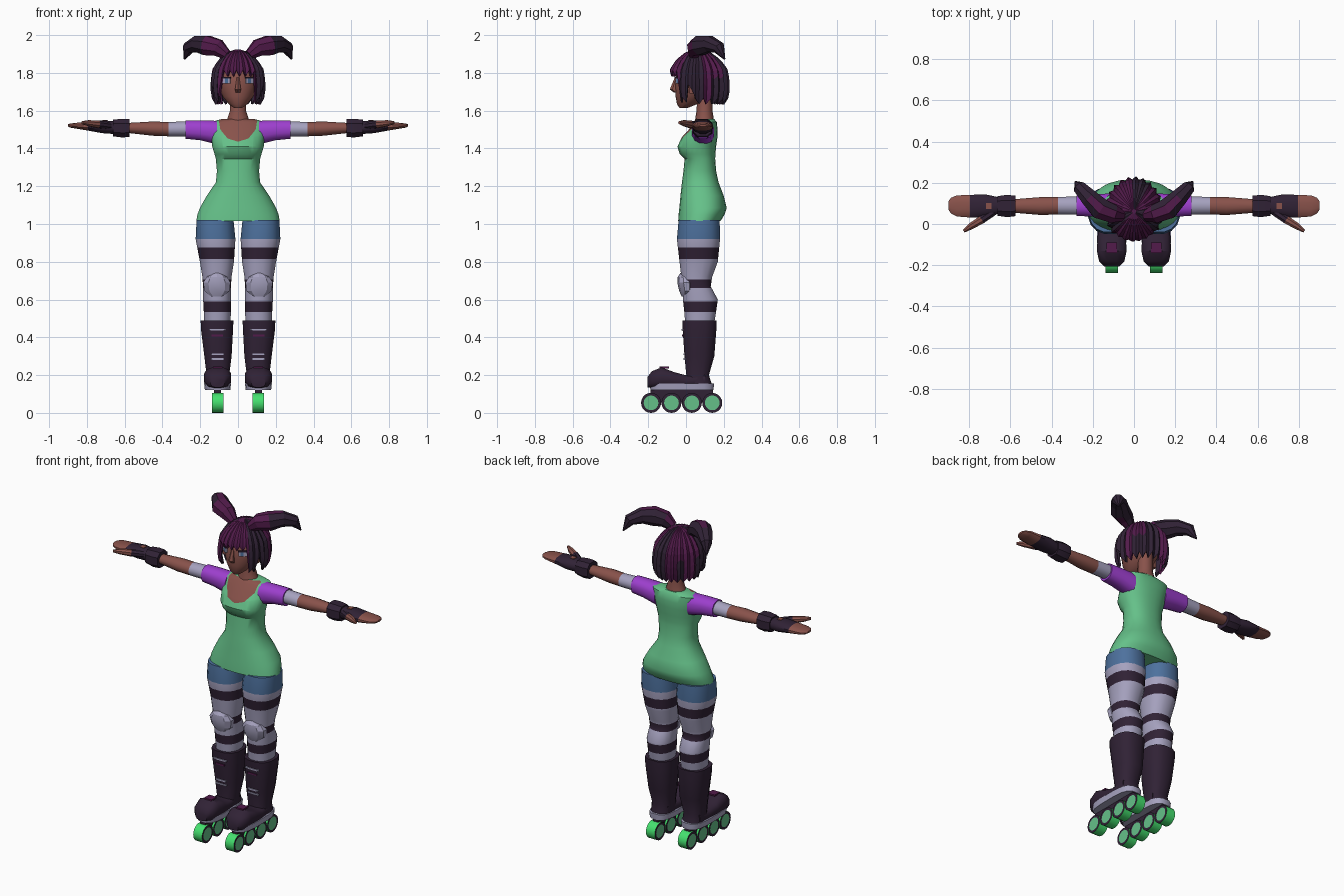
import bpy, bmesh, math, random
from mathutils import Vector, Matrix

if "Cube" in bpy.data.objects:
    bpy.data.objects.remove(bpy.data.objects["Cube"])

random.seed(4)


def material(name, r, g, b):
    m = bpy.data.materials.new(name)
    m.diffuse_color = (r, g, b, 1)
    m.use_nodes = True
    m.node_tree.nodes["Principled BSDF"].inputs["Base Color"].default_value = m.diffuse_color
    return m


SKIN = material("brown skin", .25, .085, .07)
SHIRT = material("mint green", .13, .53, .25)
WHEEL = material("bright green", .06, .75, .16)
DARK = material("purple black", .03, .016, .036)
PLUM = material("plum", .085, .011, .07)
PURPLE = material("violet", .34, .05, .62)
PALE = material("pale lavender", .38, .36, .52)
BLUE = material("denim blue", .075, .165, .34)


def finish(name, bm, mats, rule=None, mirror=False, smooth=40):
    """Turn a bmesh into an object, colouring faces by rule(centre, normal)."""
    bmesh.ops.recalc_face_normals(bm, faces=bm.faces)
    for f in bm.faces:
        if rule:
            f.material_index = int(rule(f.calc_center_median(), f.normal))
    me = bpy.data.meshes.new(name)
    bm.to_mesh(me)
    bm.free()
    for m in mats:
        me.materials.append(m)
    o = bpy.data.objects.new(name, me)
    bpy.context.collection.objects.link(o)
    if smooth:
        bpy.ops.object.select_all(action='DESELECT')
        o.select_set(True)
        bpy.context.view_layer.objects.active = o
        bpy.ops.object.shade_smooth_by_angle(angle=math.radians(smooth))
    if mirror:
        o.modifiers.new("mirror", 'MIRROR')
    return o


def loft(rings, n, e=2.0):
    """Skin superellipse rings given as (centre, half axis u, half axis v)."""
    bm = bmesh.new()
    p = lambda t: math.copysign(abs(t) ** (2 / e), t)
    rows = []
    for c, u, v in rings:
        ang = [2 * math.pi * (k + .5) / n for k in range(n)]
        rows.append([bm.verts.new(c + u * p(math.cos(a)) + v * p(math.sin(a))) for a in ang])
    for r0, r1 in zip(rows, rows[1:]):
        for k in range(n):
            bm.faces.new((r0[k], r0[(k + 1) % n], r1[(k + 1) % n], r1[k]))
    bm.faces.new(rows[0])
    bm.faces.new(rows[-1])
    return bm


def span(axis, rows):
    """Rings from rows of (position on axis, min a, max a, min b, max b)."""
    i, j = [(1, 2), (0, 2), (0, 1)][axis]
    out = []
    for p, a0, a1, b0, b1 in rows:
        c, u, v = Vector(), Vector(), Vector()
        c[axis], c[i], c[j] = p, (a0 + a1) / 2, (b0 + b1) / 2
        u[i], v[j] = (a1 - a0) / 2, (b1 - b0) / 2
        out.append((c, u, v))
    return out


def tube(pts):
    """Rings square to a path of (x, y, z, radius)."""
    out = []
    for k, p in enumerate(pts):
        t = Vector(pts[min(k + 1, len(pts) - 1)][:3]) - Vector(pts[max(k - 1, 0)][:3])
        u = t.cross(Vector((0, 0, 1))).normalized()
        out.append((Vector(p[:3]), u * p[3], u.cross(t).normalized() * p[3]))
    return out


def cut(bm, co, no, faces=None):
    faces = list(faces or bm.faces)
    geom = set(faces)
    for f in faces:
        geom.update(f.edges)
        geom.update(f.verts)
    bmesh.ops.bisect_plane(bm, geom=list(geom), plane_co=co, plane_no=no, dist=1e-5)


def box(name, loc, size, mat, rot_z=0, rot_x=0):
    bm = bmesh.new()
    m = (Matrix.Translation(loc) @ Matrix.Rotation(rot_z, 4, 'Z')
         @ Matrix.Rotation(rot_x, 4, 'X') @ Matrix.Diagonal((*size, 1)))
    bmesh.ops.create_cube(bm, size=1, matrix=m)
    return finish(name, bm, [mat], mirror=True, smooth=0)


# Shirt with a scooped skin neckline
profile = [(1.015, .222, -.042, .183), (1.05, .216, -.04, .205), (1.085, .203, -.036, .216),
           (1.15, .166, -.03, .2), (1.22, .118, -.022, .173), (1.28, .112, -.014, .16),
           (1.345, .118, -.008, .155), (1.37, .125, -.034, .156), (1.41, .137, -.046, .16),
           (1.46, .142, -.022, .167), (1.5, .148, .015, .168), (1.54, .145, .038, .163),
           (1.555, .09, .055, .15)]
bm = loft(span(2, [(z, -w, w, a, b) for z, w, a, b in profile]), 28, 2.3)
scoop = []
for d in (-170, -138, -106, -74, -42, -10):
    c, s = math.cos(math.radians(d)), math.sin(math.radians(d))
    co, no = Vector((.1 * c, 0, 1.55 + .11 * s)), Vector((c / .1, 0, s / .11))
    scoop.append((co, no))
    near = [f for f in bm.faces if f.calc_center_median().y < .08 and f.calc_center_median().z > 1.4]
    cut(bm, co, no, near)
finish("shirt", bm, [SHIRT, SKIN],
       lambda c, n: c.y < .08 and c.z > 1.4 and all((c - p).dot(q) < 0 for p, q in scoop))

# Legs: shorts and striped stockings
bm = loft(span(2, [(1.02, .022, .221, -.041, .18), (.92, .012, .226, -.05, .182),
                   (.8, .02, .203, -.036, .17), (.72, .033, .19, -.026, .14),
                   (.67, .036, .186, -.02, .132), (.6, .036, .186, -.018, .17),
                   (.53, .036, .182, -.01, .16), (.47, .04, .18, -.005, .15)]), 16, 2.3)
stripes = [(.92, 1.1, 2), (.815, .875, 1), (.66, .705, 1), (.535, .59, 1)]
for lo, hi, _ in stripes:
    cut(bm, (0, 0, lo), (0, 0, 1))
    cut(bm, (0, 0, hi), (0, 0, 1))
finish("leg", bm, [PALE, DARK, BLUE],
       lambda c, n: next((k for lo, hi, k in stripes if lo < c.z < hi), 0), True)

# Knee pads
finish("knee_pad", loft(span(2, [(.615, .075, .147, -.022, .03), (.645, .042, .18, -.036, .05),
                                 (.69, .036, .188, -.046, .05), (.72, .055, .168, -.044, .04),
                                 (.74, .085, .138, -.03, .03)]), 10), [PALE], mirror=True, smooth=25)

# Boots: shaft, foot, sole and trim
finish("boot_shaft", loft(span(2, [(.488, .022, .2, -.022, .165), (.44, .024, .198, -.02, .163),
                                   (.3, .032, .18, -.01, .152), (.2, .045, .168, 0, .123),
                                   (.14, .045, .17, -.01, .142)]), 12, 2.6), [DARK], mirror=True)
finish("boot_foot", loft(span(1, [(.1, .05, .166, .13, .22), (0, .045, .172, .13, .2),
                                  (-.06, .038, .178, .13, .216), (-.13, .034, .182, .13, .242),
                                  (-.18, .045, .171, .13, .222), (-.205, .07, .146, .135, .19)]),
                         12, 2.8), [DARK], mirror=True)
finish("boot_sole", loft(span(2, [(.12, .04, .176, -.19, .148), (.155, .036, .18, -.195, .15)]),
                         16, 3.2), [PALE], mirror=True)
for z, w, m in ((.44, .09, PALE), (.41, .06, PLUM), (.31, .07, PALE), (.285, .07, PALE)):
    box("boot_lace", (.109, -.0185 + (.44 - z) * .07, z), (w, .009, .009), m)
box("toe_patch", (.108, -.115, .24), (.05, .05, .009), PLUM)

# Skates: frame and wheels
box("skate_frame", (.108, -.022, .09), (.036, .33, .07), DARK)
bm = bmesh.new()
for y in (-.185, -.077, .031, .139):
    bmesh.ops.create_cone(bm, cap_ends=True, segments=20, radius1=.053, radius2=.053, depth=.06,
                          matrix=Matrix.Translation((.108, y, .053)) @ Matrix.Rotation(math.pi / 2, 4, 'Y'))
caps = [f for f in bm.faces if len(f.verts) > 4]
bmesh.ops.inset_individual(bm, faces=caps, thickness=.014)
hub = lambda c: abs(c.z - .053) < .003 and min(abs(c.y - y) for y in (-.185, -.077, .031, .139)) < .003
finish("wheels", bm, [WHEEL, DARK, SHIRT],
       lambda c, n: 0 if abs(n.x) < .5 else 2 if hub(c) else 1, True)

# Arms: sleeve, bandaged bare arm, cuff, fingerless glove and thumb
finish("sleeve", loft(span(0, [(.11, .03, .15, 1.42, 1.548), (.2, .034, .145, 1.442, 1.55),
                               (.278, .038, .14, 1.45, 1.55)]), 12, 2.4), [PURPLE], mirror=True)
bm = loft(span(0, [(.25, .043, .135, 1.461, 1.546), (.37, .045, .133, 1.463, 1.541),
                   (.45, .042, .132, 1.466, 1.544), (.6, .055, .12, 1.483, 1.535)]), 12)
cut(bm, (.368, 0, 0), (1, 0, 0))
finish("arm", bm, [SKIN, PALE], lambda c, n: c.x < .368, True)
finish("wrist_cuff", loft(span(0, [(.575, .035, .14, 1.458, 1.558), (.615, .03, .145, 1.455, 1.56),
                                   (.662, .037, .138, 1.462, 1.555)]), 8, 2.6), [DARK], mirror=True, smooth=25)
bm = loft(span(0, [(.65, .05, .13, 1.475, 1.545), (.72, .032, .145, 1.48, 1.55),
                   (.795, .03, .143, 1.494, 1.541), (.86, .035, .14, 1.505, 1.536),
                   (.888, .05, .128, 1.51, 1.532), (.9, .07, .11, 1.516, 1.528)]), 12, 2.3)
finish("hand", bm, [DARK, SKIN], lambda c, n: c.x > .795, True)
finish("thumb", loft(tube([(.68, .06, 1.52, .02), (.74, .02, 1.528, .021), (.79, -.01, 1.534, .017),
                           (.825, -.035, 1.537, .008)]), 8), [DARK, SKIN], lambda c, n: c.x > .74, True)
box("glove_opening", (.705, .088, 1.548), (.026, .03, .006), SKIN)

# Neck and head
finish("neck", loft(span(2, [(1.52, -.07, .07, .045, .15), (1.565, -.055, .055, .05, .146),
                             (1.6, -.043, .043, .056, .14), (1.7, -.043, .043, .06, .14)]), 14), [SKIN])
skull = [(1.615, .022, -.035, .01), (1.635, .05, -.048, .06), (1.675, .083, -.055, .12),
         (1.73, .104, -.058, .155), (1.79, .108, -.052, .165), (1.86, .083, -.02, .14), (1.89, .05, 0, .11)]
finish("head", loft(span(2, [(z, -w, w, a, b) for z, w, a, b in skull]), 18), [SKIN])
finish("nose", loft(span(2, [(1.695, -.014, .014, -.062, -.03), (1.712, -.018, .018, -.086, -.03),
                             (1.775, -.008, .008, -.06, -.03)]), 6), [SKIN], smooth=0)
box("ear", (.107, .035, 1.72), (.02, .035, .06), SKIN)
box("eye", (.06, -.04, 1.757), (.046, .009, .028), PALE, .6)
box("iris", (.058, -.043, 1.757), (.017, .009, .026), BLUE, .6)
box("eyelash", (.061, -.042, 1.774), (.052, .01, .008), DARK, .6)

# Hair: ridged shell of locks with a ragged hem
shape = [(1.925, .01), (1.91, .06), (1.87, .108), (1.82, .14), (1.76, .15), (1.7, .15), (1.6, .13)]


def hair_radius(z):
    for (z1, r1), (z0, r0) in zip(shape, shape[1:]):
        if z >= z0:
            return r0 + (r1 - r0) * (z - z0) / (z1 - z0)
    return .13


def hem(a):
    d = abs(math.degrees(a))
    return 1.795 if d < 42 else 1.655 if d < 66 else 1.72 if d < 85 else 1.645


bm = bmesh.new()
cols, rows = 48, 9
grid = []
for k in range(cols):
    a = 2 * math.pi * (k + .5) / cols - math.pi
    low = hem(a) + (.02 if k % 2 else -.012)
    line = []
    for r in range(rows):
        z = 1.925 + (low - 1.925) * (r / (rows - 1)) ** 1.3
        q = hair_radius(z) * (1.04 if k % 2 else .95)
        y = -math.cos(a) * q * (1.1 if abs(a) > math.pi / 2 else 1)
        line.append(bm.verts.new((math.sin(a) * q * .93, .06 + y, z)))
    grid.append(line)
lock = [random.random() for _ in range(cols)]
for k in range(cols):
    g, h = grid[k], grid[(k + 1) % cols]
    for r in range(rows - 1):
        f = bm.faces.new((g[r], g[r + 1], h[r + 1], h[r]))
bm.faces.new([g[0] for g in grid])


def hair_colour(c, n):
    k = int((math.atan2(c.x, .06 - c.y) + math.pi) / (2 * math.pi) * cols) // 2
    return lock[k] < (.65 if c.z > 1.76 else .3)


o = finish("hair", bm, [DARK, PLUM], hair_colour, smooth=0)
s = o.modifiers.new("thickness", 'SOLIDIFY')
s.thickness, s.offset = .014, -1

# Pigtails: plum at the root, dark at the curled tip
finish("pigtail", loft(tube([(.06, .04, 1.895, .028), (.105, .05, 1.932, .048), (.165, .075, 1.945, .056),
                             (.215, .125, 1.953, .046), (.262, .175, 1.932, .034), (.284, .205, 1.872, .004)]), 8),
       [PLUM, DARK], lambda c, n: c.x > .19 or n.y > .5, True, smooth=0)
